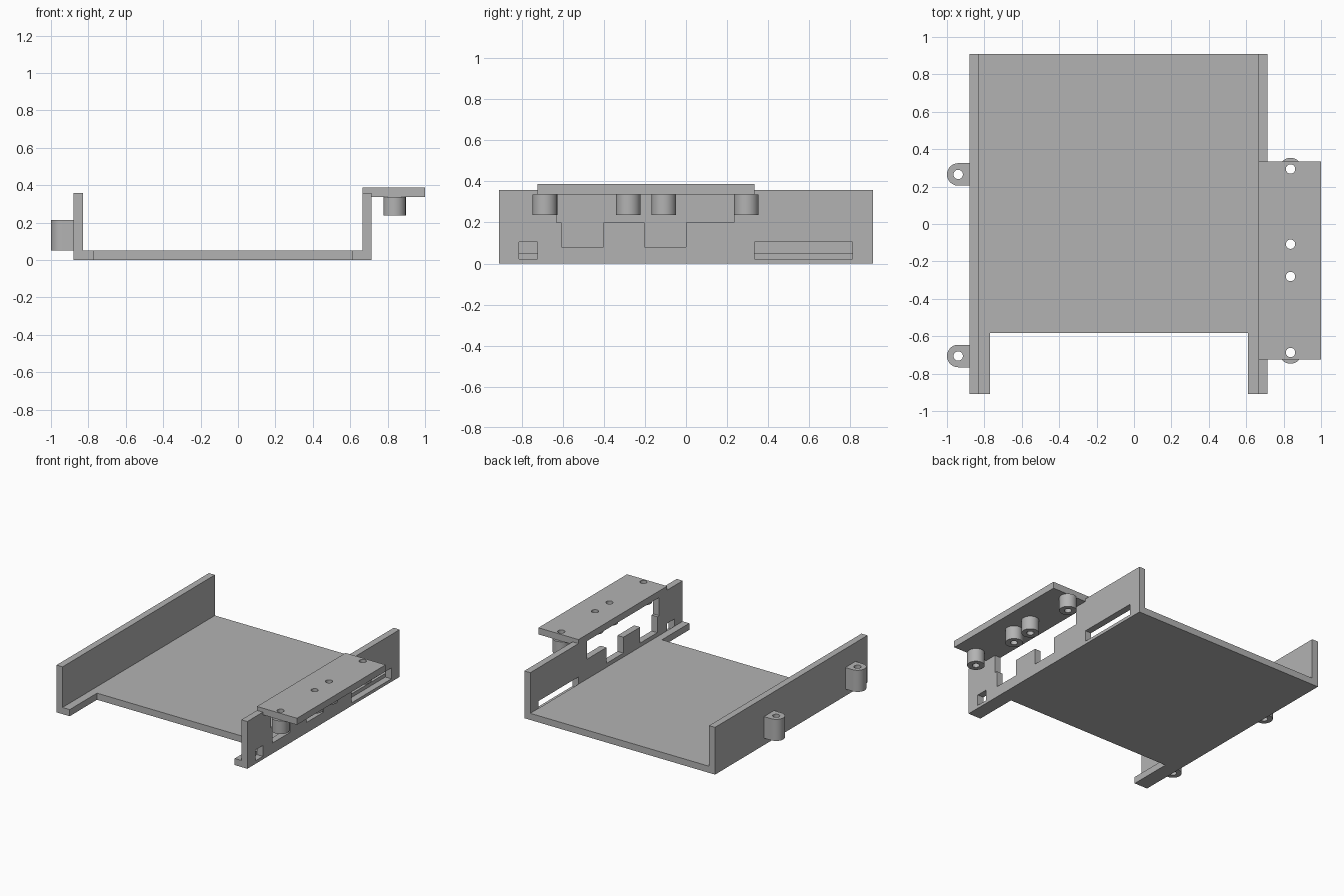
import bpy, bmesh, math
from mathutils import Vector

cube = bpy.data.objects.get("Cube")
if cube:
    bpy.data.objects.remove(cube, do_unlink=True)

grey = bpy.data.materials.new("plain grey")
grey.use_nodes = True
grey.diffuse_color = (0.45, 0.45, 0.45, 1)
grey.node_tree.nodes["Principled BSDF"].inputs["Base Color"].default_value = grey.diffuse_color


def prism(name, outline, low, high, axis="Z"):
    """Extrude a flat outline: (x, y) along Z or (y, z) along X."""
    def place(p, d):
        return Vector((p[0], p[1], d)) if axis == "Z" else Vector((d, p[0], p[1]))
    bm = bmesh.new()
    face = bm.faces.new([bm.verts.new(place(p, low)) for p in outline])
    new = bmesh.ops.extrude_face_region(bm, geom=[face])["geom"]
    shift = place((0, 0), high - low)
    bmesh.ops.translate(bm, vec=shift, verts=[v for v in new if isinstance(v, bmesh.types.BMVert)])
    bmesh.ops.recalc_face_normals(bm, faces=bm.faces)
    mesh = bpy.data.meshes.new(name)
    bm.to_mesh(mesh)
    bm.free()
    mesh.materials.append(grey)
    obj = bpy.data.objects.new(name, mesh)
    bpy.context.collection.objects.link(obj)
    return obj


def rect(a0, a1, b0, b1):
    return [(a0, b0), (a1, b0), (a1, b1), (a0, b1)]


def arc(cx, cy, r, start=0, sweep=360, n=48):
    steps = n if sweep == 360 else n + 1
    angles = [math.radians(start + sweep * i / n) for i in range(steps)]
    return [(cx + r * math.cos(a), cy + r * math.sin(a)) for a in angles]


def cut(obj, cutters):
    """Subtract each cutter from the part, then remove the cutters."""
    for c in cutters:
        mod = obj.modifiers.new("cut", "BOOLEAN")
        mod.operation, mod.solver, mod.object = "DIFFERENCE", "EXACT", c
        c.hide_render = True
    bpy.context.view_layer.update()
    result = bpy.data.meshes.new_from_object(obj.evaluated_get(bpy.context.evaluated_depsgraph_get()))
    obj.modifiers.clear()
    obj.data = result
    for c in cutters:
        bpy.data.objects.remove(c, do_unlink=True)


def smooth(obj):
    bpy.ops.object.select_all(action="DESELECT")
    obj.select_set(True)
    bpy.context.view_layer.objects.active = obj
    bpy.ops.object.shade_smooth_by_angle(angle=math.radians(30))


END, WALL_TOP, FLOOR_TOP = 0.91, 0.357, 0.05
LEFT_IN, LEFT_OUT = 0.665, 0.715
RIGHT_IN, RIGHT_OUT = -0.83, -0.88
PLATE_LOW, PLATE_HIGH = 0.337, 0.387
PLATE_Y0, PLATE_Y1 = -0.724, 0.334
ROUND, HOLE = 0.06, 0.025

# Floor with a wide notch at the front
prism("floor", [(RIGHT_IN, END), (RIGHT_IN, -END), (-0.77, -END), (-0.77, -0.584),
                (0.61, -0.584), (0.61, -END), (LEFT_IN, -END), (LEFT_IN, END)], 0, FLOOR_TOP)

# Plain right wall
prism("right_wall", rect(-END, END, 0, WALL_TOP), RIGHT_OUT, RIGHT_IN, "X")

# Left wall: seat for the shelf, stepped opening below it, two slots
step, deep = 0.2, 0.08
left_wall = prism("left_wall", [
    (-END, 0), (END, 0), (END, WALL_TOP), (PLATE_Y1, WALL_TOP), (PLATE_Y1, PLATE_LOW),
    (0.235, PLATE_LOW), (0.235, step), (0, step), (0, deep), (-0.203, deep), (-0.203, step),
    (-0.403, step), (-0.403, deep), (-0.607, deep), (-0.607, step), (-0.63, step),
    (-0.63, PLATE_LOW), (PLATE_Y0, PLATE_LOW), (PLATE_Y0, WALL_TOP), (-END, WALL_TOP)],
    LEFT_IN, LEFT_OUT, "X")
cut(left_wall, [prism("slot_cutter", rect(y0, y1, 0.023, 0.105), 0.6, 0.8, "X")
                for y0, y1 in ((-0.813, -0.724), (0.334, 0.81))])

# Overhanging shelf with four drilled bosses
BOSS_X, BOSS_Y = 0.837, (-0.687, -0.281, -0.108, 0.294)
shelf = prism("shelf", rect(LEFT_IN, 1, PLATE_Y0, PLATE_Y1), PLATE_LOW, PLATE_HIGH)
cut(shelf, [prism("hole_cutter", arc(BOSS_X, y, HOLE), 0.1, 0.5) for y in BOSS_Y])
smooth(shelf)
for i, y in enumerate(BOSS_Y):
    boss = prism(f"shelf_boss_{i + 1}", arc(BOSS_X, y, ROUND), 0.237, PLATE_LOW)
    cut(boss, [prism("hole_cutter", arc(BOSS_X, y, HOLE), 0.1, 0.5)])
    smooth(boss)

# Rounded mounting lugs on the outside of the right wall
LUG_X = -0.94
for side, y in (("front", -0.706), ("back", 0.265)):
    outline = [(RIGHT_OUT, y + ROUND)] + arc(LUG_X, y, ROUND, 90, 180, 24) + [(RIGHT_OUT, y - ROUND)]
    lug = prism(f"{side}_lug", outline, 0.052, 0.215)
    cut(lug, [prism("hole_cutter", arc(LUG_X, y, HOLE), 0, 0.4)])
    smooth(lug)
